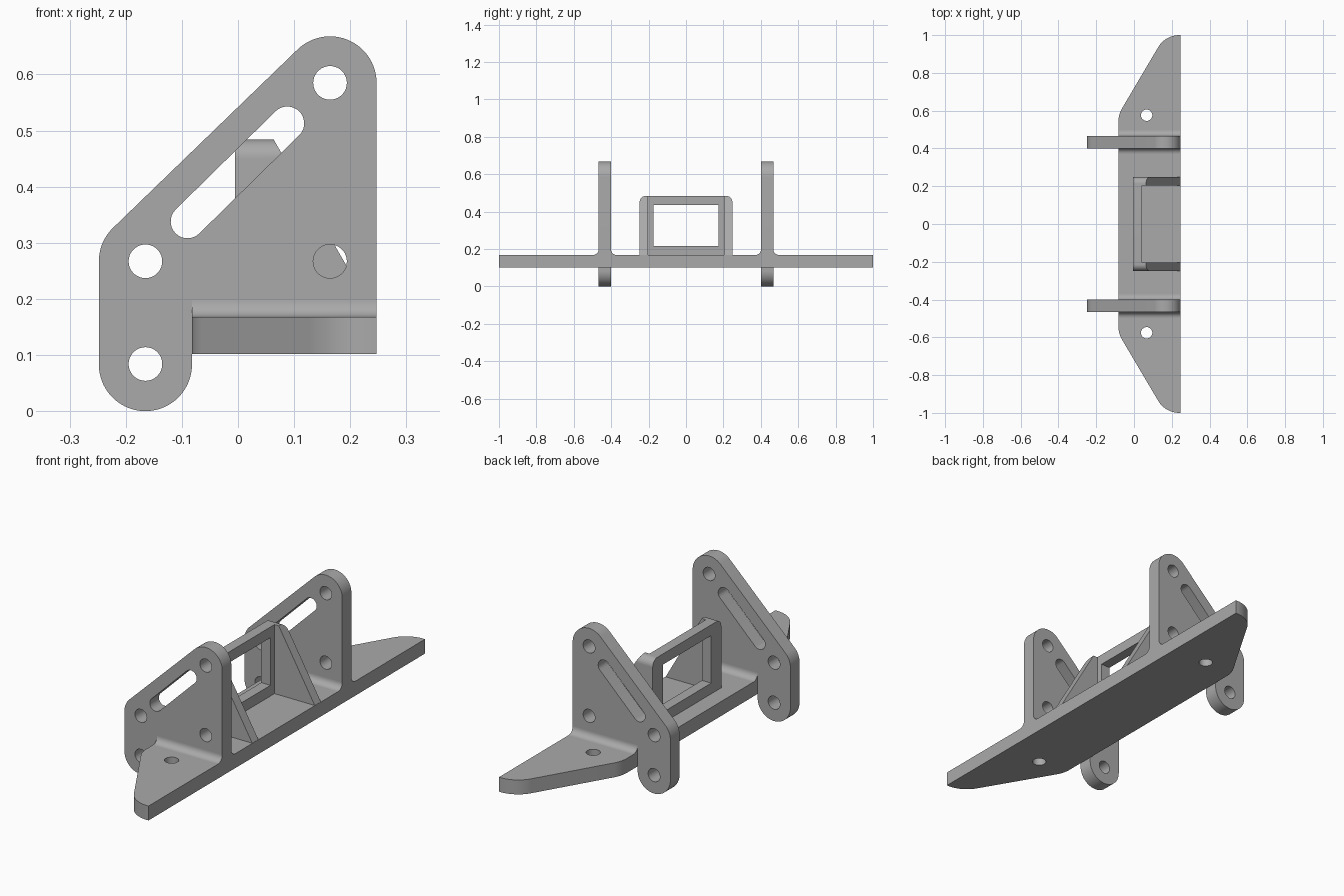
import bpy, bmesh, math
from mathutils import Vector

if "Cube" in bpy.data.objects:
    bpy.data.objects.remove(bpy.data.objects["Cube"])

steel = bpy.data.materials.new("grey metal")
steel.diffuse_color = (0.4, 0.4, 0.4, 1)
steel.use_nodes = True
steel.node_tree.nodes["Principled BSDF"].inputs["Base Color"].default_value = steel.diffuse_color

# Maps (u, v, depth) of a flat profile to x, y, z for each extrusion axis
AXES = {'X': lambda u, v, d: (d, u, v),
        'Y': lambda u, v, d: (u, d, v),
        'Z': lambda u, v, d: (u, v, d)}


def arc(cx, cy, r, a0, a1, n=14):
    return [(cx + r * math.cos(math.radians(a0 + (a1 - a0) * i / n)),
             cy + r * math.sin(math.radians(a0 + (a1 - a0) * i / n))) for i in range(n + 1)]


def circle(cx, cy, r):
    return arc(cx, cy, r, 0, 360, 36)[:-1]


def extrude(name, axis, lo, hi, outline, holes=(), cut=None):
    """Solid plate from an outline with holes, optionally trimmed by a plane."""
    bm = bmesh.new()
    for loop in [outline, *holes]:
        vs = [bm.verts.new(AXES[axis](u, v, lo)) for u, v in loop]
        for i, v in enumerate(vs):
            bm.edges.new((v, vs[i - 1]))
    bmesh.ops.triangle_fill(bm, edges=bm.edges[:], use_beauty=True)
    ext = bmesh.ops.extrude_face_region(bm, geom=bm.faces[:], use_keep_orig=True)
    moved = [g for g in ext['geom'] if isinstance(g, bmesh.types.BMVert)]
    bmesh.ops.translate(bm, verts=moved, vec=Vector(AXES[axis](0, 0, hi - lo)))
    if cut:
        bmesh.ops.bisect_plane(bm, geom=bm.verts[:] + bm.edges[:] + bm.faces[:],
                               plane_co=cut[0], plane_no=cut[1], clear_outer=True)
        bmesh.ops.holes_fill(bm, edges=[e for e in bm.edges if e.is_boundary], sides=0)
    bmesh.ops.recalc_face_normals(bm, faces=bm.faces[:])
    me = bpy.data.meshes.new(name)
    bm.to_mesh(me)
    bm.free()
    me.materials.append(steel)
    me.shade_smooth()
    me.set_sharp_from_angle(angle=math.radians(30))
    ob = bpy.data.objects.new(name, me)
    bpy.context.collection.objects.link(ob)
    return ob


FRONT, BACK = -0.082, 0.247    # plate edges in x
LOW, TOP = 0.102, 0.168        # plate faces in z

# Base plate with tapered, rounded wings and two bolt holes
slant = 149.4
half = ([(BACK, 1.0)] + arc(0.24, 0.87, 0.13, 90, slant)
        + arc(FRONT + 0.13, 0.545, 0.13, slant, 180))
extrude("base_plate", 'Z', LOW, TOP, half + [(x, -y) for x, y in reversed(half)],
        [circle(0.067, s * 0.576, 0.03) for s in (1, -1)])

# Upright side plates with bolt holes, a diagonal slot and a hanging lug
R, XL, XR, ZL, ZT = 0.083, -0.165, 0.164, 0.267, 0.585
diag = math.degrees(math.atan2(ZT - ZL, XR - XL))
side = (arc(XL, 0.083, R, 360, 180, 28) + arc(XL, ZL, R, 180, 90 + diag)
        + arc(XR, ZT, R, 90 + diag, 0, 20) + [(BACK, TOP), (FRONT, TOP)])
slot = arc(-0.09, 0.338, 0.03, 90 + diag, 270 + diag) + arc(0.088, 0.513, 0.03, diag - 90, diag + 90)
side_holes = [circle(x, z, 0.03) for x, z in ((XL, 0.084), (XL, ZL), (XR, ZL), (XR, ZT))] + [slot]
F = 0.03
for s, tag in ((1, "left"), (-1, "right")):
    extrude("side_plate_" + tag, 'Y', s * 0.401, s * 0.467, side, side_holes)
    # Concave fillets where the side plate meets the base
    for y, d, part in ((0.401, -1, "inner"), (0.467, 1, "outer")):
        curve = arc(y + d * F, TOP + F, F, 270, 270 - d * 90, 10)
        extrude(f"fillet_{part}_{tag}", 'X', FRONT, BACK,
                [(s * u, v) for u, v in curve + [(y, TOP)]])

# Central window frame with rounded top corners
W, H, C = 0.248, 0.484, 0.034
corner = [(W, TOP)] + arc(W - C, H - C, C, 0, 90)
extrude("window_frame", 'X', -0.005, 0.042,
        corner + [(-y, z) for y, z in reversed(corner)],
        [[(-0.175, 0.217), (0.175, 0.217), (0.175, 0.435), (-0.175, 0.435)]])

# Sloping gussets behind the frame
slope = Vector((math.cos(math.radians(30)), 0, math.sin(math.radians(30))))
for s, tag in ((1, "left"), (-1, "right")):
    prof = [(W, TOP)] + arc(W - C, H - C, C, 0, 90) + [(0.204, H), (0.204, TOP)]
    extrude("gusset_" + tag, 'X', 0.042, BACK + 0.02, [(s * y, z) for y, z in prof],
            cut=(Vector((BACK - 0.001, 0, TOP)), slope))
